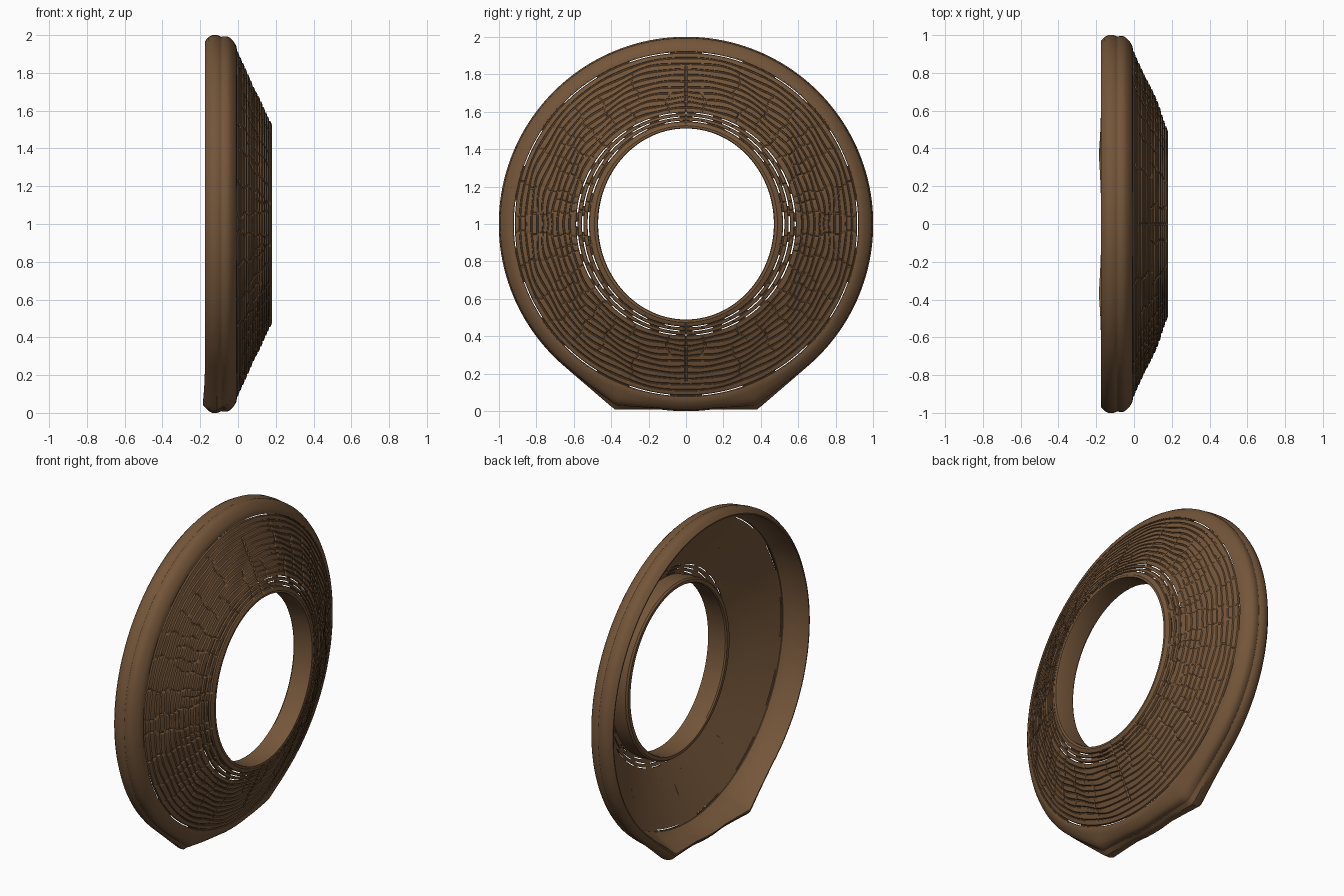
import bpy, math, random

if "Cube" in bpy.data.objects:
    bpy.data.objects.remove(bpy.data.objects["Cube"])

random.seed(4)
N = 600                      # steps around the ring
TAU = 2 * math.pi

wood = bpy.data.materials.new("brown wood")
wood.diffuse_color = (0.175, 0.092, 0.042, 1)
wood.use_nodes = True
wood.node_tree.nodes["Principled BSDF"].inputs["Base Color"].default_value = wood.diffuse_color


def y_scale(r):
    """The hole is slightly oval: narrower across y."""
    return 1 - 0.08 * min(1, max(0, (0.62 - r) / 0.11))


def loft(name, rows, n, skip=None, angle=30):
    """Sweep a closed profile round the x axis; rows are functions theta -> (r, x)."""
    verts, faces = [], []
    for row in rows:
        for j in range(n):
            t = TAU * j / n
            r, x = row(t)
            verts.append((x, r * y_scale(r) * math.cos(t), 1 + r * math.sin(t)))
    for i in range(len(rows)):
        k = (i + 1) % len(rows)
        for j in range(n):
            if skip and skip(i, TAU * (j + 0.5) / n):
                continue
            m = (j + 1) % n
            faces.append((i * n + j, k * n + j, k * n + m, i * n + m))
    me = bpy.data.meshes.new(name)
    me.from_pydata(verts, [], faces)
    me.materials.append(wood)
    ob = bpy.data.objects.new(name, me)
    bpy.context.collection.objects.link(ob)
    bpy.ops.object.select_all(action='DESELECT')
    ob.select_set(True)
    bpy.context.view_layer.objects.active = ob
    bpy.ops.object.shade_smooth_by_angle(angle=math.radians(angle))
    return ob


# ---- outer rim, swelling into a flat foot at the bottom ----
def foot(t):
    phi = abs((t - 1.5 * math.pi + math.pi) % TAU - math.pi)
    tangent = math.radians(40.7)
    if phi > tangent:
        return 1.0
    return max(1.0, min(0.99 / math.cos(phi), 1 / math.cos(tangent - phi)))


def rim_row(r, x, w):
    def f(t):
        s = foot(t) - 1
        return r * (1 + s * w), x - (0.18 * s if x < -0.15 else 0)
    return f


rim_profile = [(0.925, -0.006, 0), (0.94, -0.008, 0), (0.955, -0.016, 0.05), (0.972, -0.028, 0.2),
               (0.985, -0.042, 0.4), (0.993, -0.055, 0.5), (0.994, -0.075, 0.7),
               (0.991, -0.088, 0.8), (0.996, -0.1, 0.9), (1.0, -0.11, 1), (1.0, -0.135, 1),
               (0.99, -0.155, 1), (0.968, -0.175, 1), (0.961, -0.175, 0.9),
               (0.955, -0.07, 0.1), (0.924, -0.022, 0)]
loft("outer_rim", [rim_row(*p) for p in rim_profile], 240)

# ---- inner collar around the hole ----
collar_profile = [(0.51, 0.17), (0.513, 0.179), (0.525, 0.18), (0.537, 0.17),
                  (0.541, 0.13), (0.541, 0.06), (0.533, 0.05), (0.515, 0.05), (0.51, 0.058)]
loft("inner_collar", [lambda t, p=p: p for p in collar_profile], 160)

# ---- conical face: grooved courses, radial cracks and thin open slits ----
grooves = [0.55, 0.572, 0.594, 0.622, 0.65, 0.68, 0.71, 0.738, 0.768,
           0.798, 0.828, 0.858, 0.888, 0.917]
slits = {0: 1, 1: 2, 2: 3, 13: 4}
HALF = 0.0025                # half width of a groove floor


def cone_x(r):
    return 0.18 - (r - 0.525) * 0.465


# cracks in one quadrant, repeated in all four: angle, start and end radius, bend
cracks = [(math.radians(a + random.uniform(-1, 1)), r0, r1, random.uniform(-0.25, 0.25))
          for a, r0, r1 in [(5, .56, .92), (11, .54, .7), (15, .6, .92), (22, .56, .78),
                            (27, .64, .92), (34, .56, .8), (38, .7, .92), (45, .56, .86),
                            (54, .62, .84), (63, .54, .7), (70, .7, .9), (81, .54, .7)]]
cracks.append((math.pi / 2, 0.53, 0.85, 0))


def crack_depth(t, r):
    a = math.atan2(abs(math.sin(t)), abs(math.cos(t)))
    for c, r0, r1, bend in cracks:
        if r0 <= r <= r1:
            mid = c + bend * (r - (r0 + r1) / 2) + (0.012 * math.sin(r * 55 + c * 9) if bend else 0)
            d = abs(a - mid) * r
            if d < 0.0085:
                return 0.009 * (1 - d / 0.0085)
    return 0


def wobble(t, r):
    fade = max(0, min(1, (r - 0.6) / 0.06, (0.9 - r) / 0.04))
    s = 2 * abs(abs(t / math.pi - 1) - 0.5)
    return fade * (0.005 * math.sin(9 * s * 2 + r * 14) + 0.003 * math.sin(31 * s + r * 40))


def front_row(r, depth):
    def f(t):
        rr = r + wobble(t, r)
        return rr, cone_x(r) - max(depth, crack_depth(t, rr))
    return f


rows, slit_rows = [front_row(0.527, 0), front_row(0.538, 0)], {}
for k, g in enumerate(grooves):
    rows.append(front_row(g - 0.005, 0.0))
    if k in slits:
        slit_rows[len(rows)] = slits[k]
    rows += [front_row(g - HALF, 0.007), front_row(g + HALF, 0.007), front_row(g + 0.0045, 0.002)]
    if k + 1 < len(grooves):
        rows.append(front_row((g + grooves[k + 1]) / 2, 0.001))
rows.append(front_row(0.93, 0.002))


# smooth back of the cone, pierced by the same slits
def back_row(r):
    return lambda t: (r, cone_x(r) - 0.011)


rows.append(back_row(0.93))
for k in sorted(slits, reverse=True):
    slit_rows[len(rows)] = slits[k]
    rows += [back_row(grooves[k] + HALF), back_row(grooves[k] - HALF)]
    if k == 13:
        rows += [back_row(0.8), back_row(0.68)]
rows.append(back_row(0.527))


def is_slit(i, t):
    kind = slit_rows.get(i)
    if not kind:
        return False
    a = math.acos(min(1, abs(math.cos(t))))
    if kind == 4:
        return math.sin(a * 14 + 1.4) > -0.1
    return math.sin(a * (14 + 4 * kind) + kind) > (0.1 if kind == 1 else -0.5)


loft("ridged_cone_face", rows, N, is_slit, 25)
